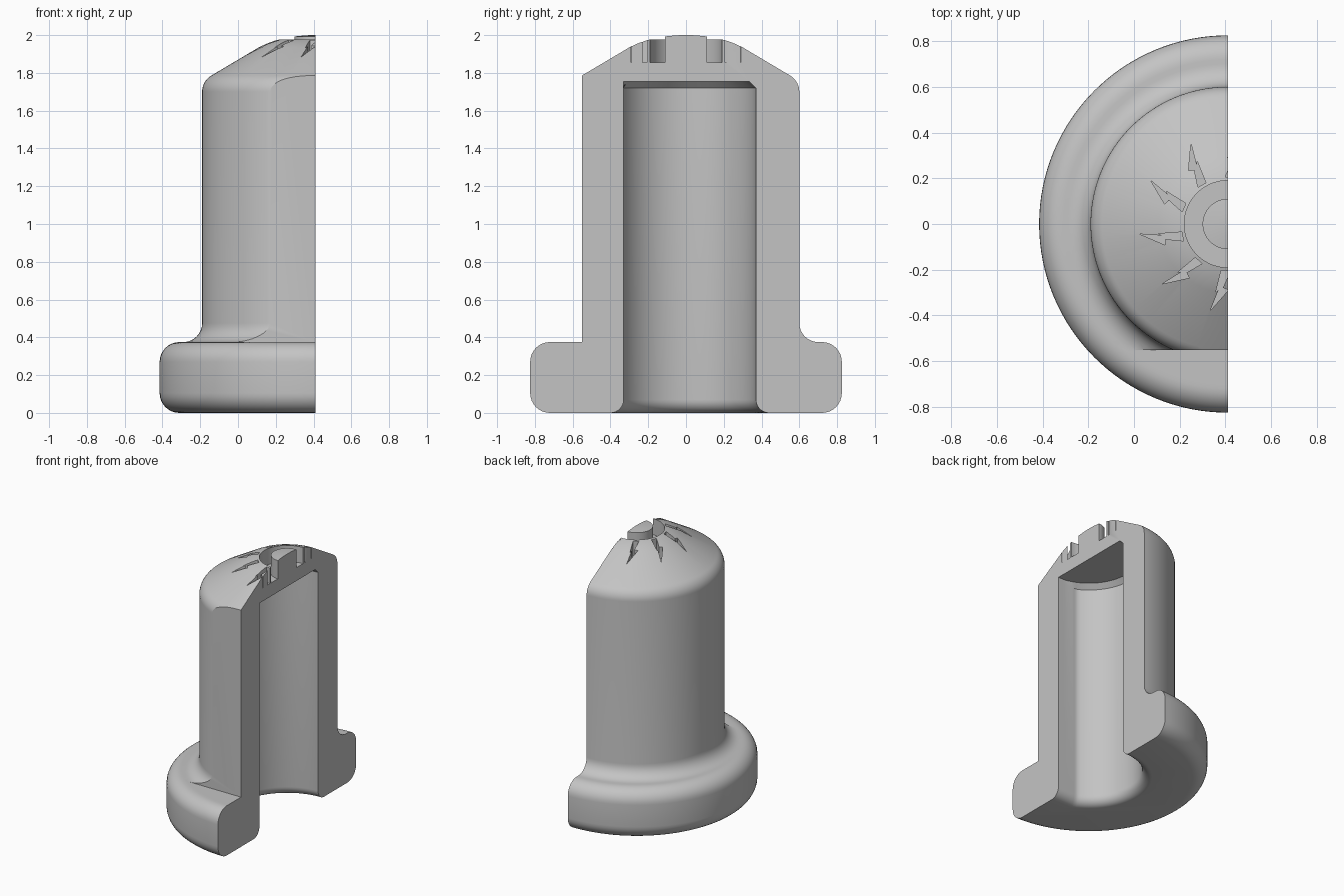
import bpy, bmesh
from math import sin, cos, pi, radians

if "Cube" in bpy.data.objects:
    bpy.data.objects.remove(bpy.data.objects["Cube"], do_unlink=True)

AXIS_X = 0.41
SEGMENTS = 128

grey = bpy.data.materials.new("plain grey")
grey.use_nodes = True
grey.diffuse_color = (0.55, 0.55, 0.55, 1)
grey.node_tree.nodes["Principled BSDF"].inputs["Base Color"].default_value = grey.diffuse_color


def finish(bm, name):
    bmesh.ops.recalc_face_normals(bm, faces=bm.faces)
    mesh = bpy.data.meshes.new(name)
    bm.to_mesh(mesh)
    bm.free()
    obj = bpy.data.objects.new(name, mesh)
    bpy.context.collection.objects.link(obj)
    mesh.materials.append(grey)
    return obj


def arc(r, z, radius, start, end, steps=8):
    """Profile points (radius, height) on a fillet centred at r, z."""
    angles = [radians(start + (end - start) * i / steps) for i in range(steps + 1)]
    return [(r + radius * cos(a), z + radius * sin(a)) for a in angles]


def lathe(name, profile, flat=None):
    """Turn a profile about the axis; flat(r) limits the front of each ring."""
    bm = bmesh.new()
    rings = []
    for r, z in profile:
        ring = []
        for i in range(SEGMENTS):
            a = 2 * pi * i / SEGMENTS
            y = r * sin(a)
            if flat:
                y = max(y, -flat(r))
            ring.append(bm.verts.new((AXIS_X + r * cos(a), y, z)))
        rings.append(ring)
    for low, high in zip(rings, rings[1:]):
        for i in range(SEGMENTS):
            j = (i + 1) % SEGMENTS
            bm.faces.new((low[i], low[j], high[j], high[i]))
    bm.faces.new(rings[0])
    bm.faces.new(rings[-1])
    return finish(bm, name)


def box(name, low, high):
    bm = bmesh.new()
    bmesh.ops.create_cube(bm, size=1)
    for v in bm.verts:
        v.co = [h if c > 0 else l for c, l, h in zip(v.co, low, high)]
    return finish(bm, name)


def prism(name, outline, angle, low, high):
    """Upright prism from an outline given as (outward, sideways)."""
    bm = bmesh.new()
    c, s = cos(angle), sin(angle)
    base = [bm.verts.new((AXIS_X + u * c - v * s, u * s + v * c, low)) for u, v in outline]
    face = bm.faces.new(base)
    top = bmesh.ops.extrude_face_region(bm, geom=[face])["geom"]
    for v in top:
        if isinstance(v, bmesh.types.BMVert):
            v.co.z = high
    return finish(bm, name)


def cut(target, cutter):
    mod = target.modifiers.new(cutter.name, "BOOLEAN")
    mod.operation = "DIFFERENCE"
    mod.solver = "EXACT"
    mod.object = cutter
    bpy.context.view_layer.objects.active = target
    bpy.ops.object.modifier_apply(modifier=mod.name)
    bpy.data.objects.remove(cutter, do_unlink=True)


# Outer body: rounded flange, concave fillet, shaft, cone and shallow dome
profile = arc(0.72, 0.105, 0.105, -90, 0)
profile += arc(0.72, 0.27, 0.105, 0, 90)
profile += arc(0.70, 0.475, 0.10, 270, 180)
profile += arc(0.50, 1.70, 0.10, 0, 60)
profile += [(0.30, 1.935), (0.26, 1.954), (0.22, 1.969), (0.19, 1.977),
            (0.11, 1.993), (0.05, 1.999), (0.01, 2.0)]
body = lathe("sectioned_cap", profile)

# Flat on the front of the shaft
cut(body, box("front_flat", (-1, -1, 0.375), (2, -0.55, 3)))

# D-shaped bore with a flared mouth and chamfered end
bore = [(0.44, -0.05)] + arc(0.44, 0.07, 0.07, 270, 180) + [(0.37, 1.72), (0.335, 1.755)]
cut(body, lathe("bore", bore, lambda r: 0.33 + max(0, r - 0.37)))

# Ring groove around the centre post
groove = lathe("groove", [(0.19, 1.855), (0.19, 2.2)])
cut(groove, lathe("post", [(0.11, 1.7), (0.11, 2.4)]))
cut(body, groove)

# Ten zigzag pockets radiating from the groove
bolt = [(0.388, 0), (0.283, 0.06), (0.277, 0.035), (0.20, 0.052),
        (0.204, 0.012), (0.305, 0.008), (0.29, 0.018)]
for k in range(10):
    cut(body, prism("bolt_pocket", bolt, radians(78.5 + 36 * k), 1.855, 2.2))

# Section plane removes one half
cut(body, box("section", (AXIS_X, -2, -1), (3, 2, 3)))

bpy.ops.object.select_all(action="DESELECT")
body.select_set(True)
bpy.context.view_layer.objects.active = body
bpy.ops.object.shade_smooth_by_angle(angle=radians(25))
